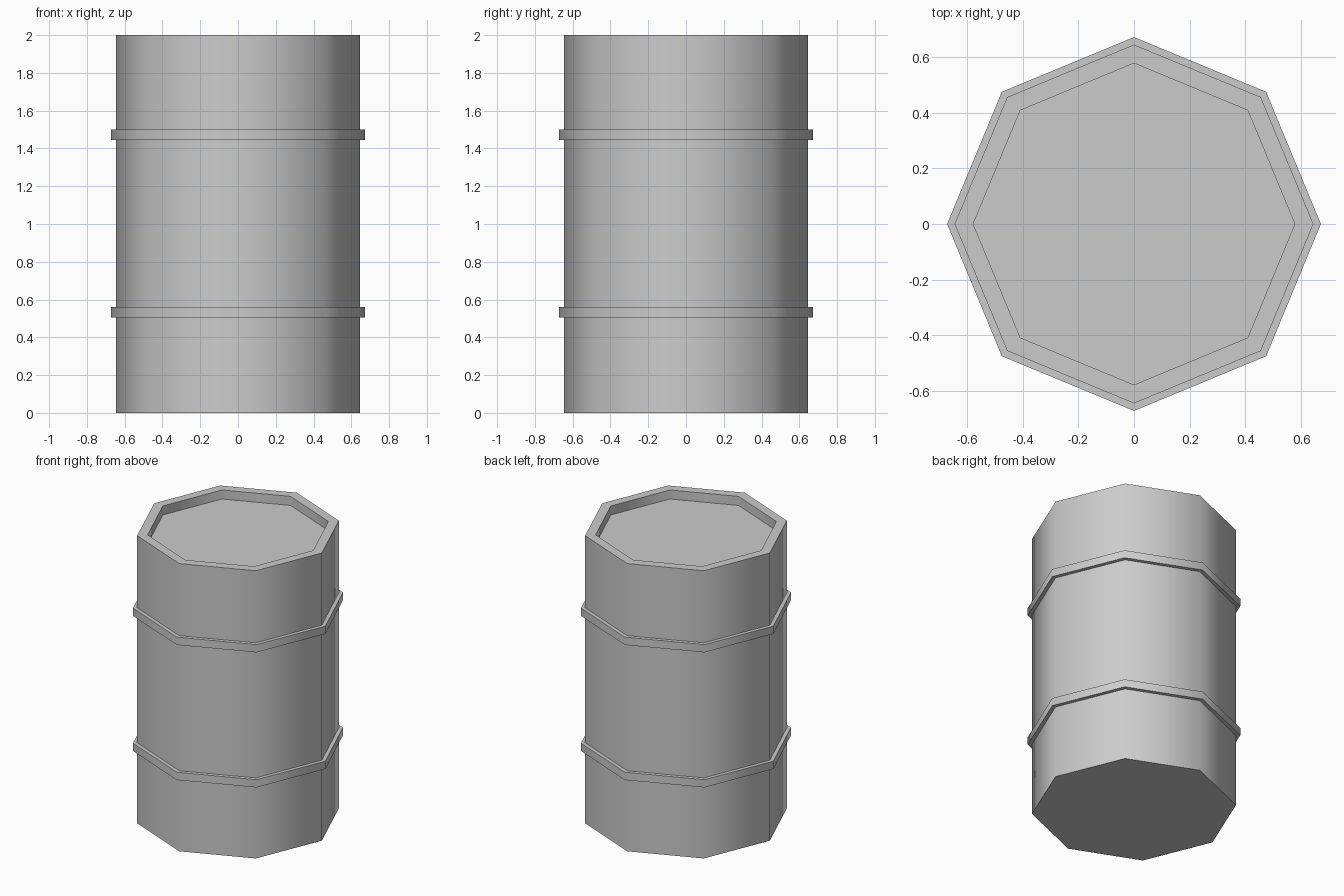
import bpy
import bmesh
from math import cos, sin, pi, radians

if "Cube" in bpy.data.objects:
    bpy.data.objects.remove(bpy.data.objects["Cube"])

SIDES = 8


def lathe(name, profile, closed=False):
    """Revolve (radius, z) points into an eight-sided solid."""
    bm = bmesh.new()
    rings = [[bm.verts.new((r * cos(2 * pi * i / SIDES), r * sin(2 * pi * i / SIDES), z))
              for i in range(SIDES)] for r, z in profile]
    pairs = list(zip(rings, rings[1:]))
    if closed:
        pairs.append((rings[-1], rings[0]))
    else:
        bm.faces.new(rings[0])
        bm.faces.new(rings[-1])
    for low, high in pairs:
        for i in range(SIDES):
            j = (i + 1) % SIDES
            bm.faces.new((low[i], low[j], high[j], high[i]))
    bmesh.ops.recalc_face_normals(bm, faces=bm.faces)
    mesh = bpy.data.meshes.new(name)
    bm.to_mesh(mesh)
    bm.free()
    obj = bpy.data.objects.new(name, mesh)
    bpy.context.collection.objects.link(obj)
    bpy.ops.object.select_all(action='DESELECT')
    obj.select_set(True)
    bpy.context.view_layer.objects.active = obj
    bpy.ops.object.shade_smooth_by_angle(angle=radians(50))
    return obj


# Barrel with a raised rim around the recessed lid
lathe("barrel_body", [(0.645, 0), (0.645, 2), (0.578, 2), (0.578, 1.937)])

# Two hoops around the body
for name, z in (("lower_hoop", 0.506), ("upper_hoop", 1.445)):
    lathe(name, [(0.64, z), (0.672, z), (0.672, z + 0.054), (0.64, z + 0.054)], closed=True)
